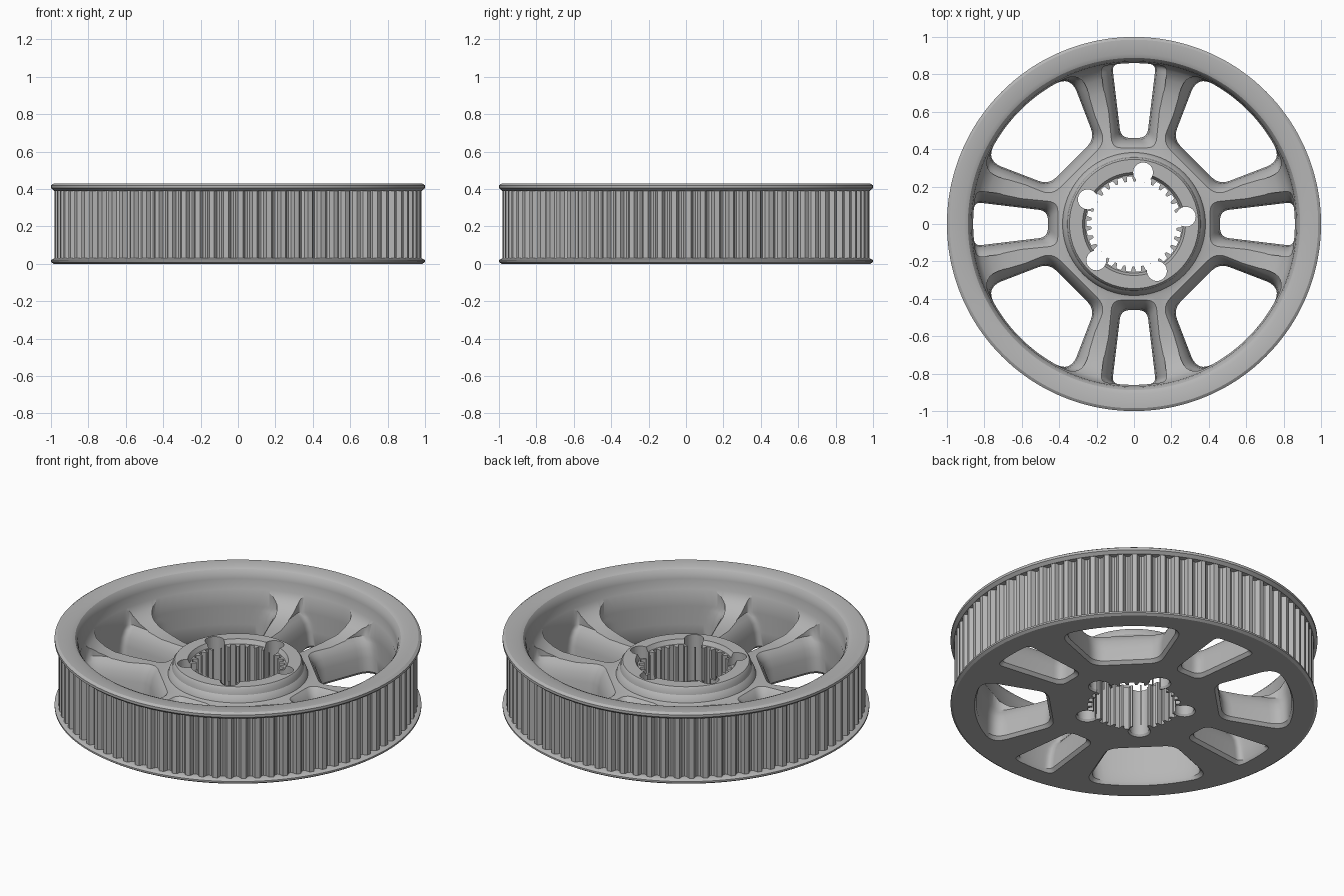
import bpy, bmesh
from math import sin, cos, pi, radians, sqrt, atan2
from mathutils import Vector

cube = bpy.data.objects.get("Cube")
if cube:
    bpy.data.objects.remove(cube)

SEGMENTS = 480
BELT_TEETH = 80
SPLINE_TEETH = 30
RIM = 0.86

grey = bpy.data.materials.new("machined grey")
grey.use_nodes = True
colour = (0.47, 0.47, 0.47, 1)
grey.diffuse_color = colour
grey.node_tree.nodes["Principled BSDF"].inputs["Base Color"].default_value = colour


def make_object(name, bm):
    bmesh.ops.recalc_face_normals(bm, faces=bm.faces)
    mesh = bpy.data.meshes.new(name)
    bm.to_mesh(mesh)
    bm.free()
    mesh.materials.append(grey)
    obj = bpy.data.objects.new(name, mesh)
    bpy.context.collection.objects.link(obj)
    return obj


def bridge(bm, a, b):
    for i in range(len(a)):
        j = (i + 1) % len(a)
        bm.faces.new((a[i], a[j], b[j], b[i]))


def belt(i):
    """Outer radius: wide lands with narrow rounded grooves."""
    step = i % (SEGMENTS // BELT_TEETH)
    return 0.98 if step < 3 else 0.95 if step == 4 else 0.956


def spline(i):
    """Bore radius: narrow inward teeth."""
    step = i % (SEGMENTS // SPLINE_TEETH)
    return 0.228 if 5 <= step <= 9 else 0.24 if step in (4, 10) else 0.255


# Closed cross-section of the wheel: (radius or radius rule, height)
profile = [
    (spline, 0), (spline, 0.26), (0.262, 0.26), (0.275, 0.285),          # bore
    (0.345, 0.285), (0.355, 0.272), (0.36, 0.242), (0.375, 0.226),       # hub
    (0.382, 0.205), (0.40, 0.2), (0.62, 0.195), (0.72, 0.205),           # spokes
    (0.79, 0.23), (0.84, 0.265), (0.864, 0.31), (0.868, 0.37),           # dish
    (0.874, 0.4), (0.888, 0.42), (0.91, 0.43),                           # lip
    (0.985, 0.43), (1, 0.42), (1, 0.405), (0.982, 0.39),                 # top flange
    (belt, 0.39), (belt, 0.03),                                          # belt face
    (0.982, 0.03), (1, 0.02), (1, 0.01), (0.985, 0),                     # lower flange
]

bm = bmesh.new()
rings = []
for radius, z in profile:
    ring = []
    for i in range(SEGMENTS):
        r = radius(i) if callable(radius) else radius
        a = 2 * pi * i / SEGMENTS
        ring.append(bm.verts.new((r * cos(a), r * sin(a), z)))
    rings.append(ring)
for k, ring in enumerate(rings):
    bridge(bm, ring, rings[(k + 1) % len(rings)])
wheel = make_object("pulley_wheel", bm)


def rounded(corner, before, after, size, steps=6):
    """Points of a curve replacing a sharp corner."""
    p = corner + (before - corner).normalized() * size
    q = corner + (after - corner).normalized() * size
    return [p * (1 - t) ** 2 + corner * 2 * t * (1 - t) + q * t * t
            for t in (s / steps for s in range(steps + 1))]


def window_outline(inner, half, slope, outer, round_in, round_out, grow):
    """Wedge opening along +x, widened all round by grow."""
    u0 = inner - grow
    v0 = half + grow * (1 - slope)
    u = outer
    for _ in range(20):
        u = sqrt(outer ** 2 - (v0 + slope * (u - u0)) ** 2)
    v = v0 + slope * (u - u0)
    a, b = Vector((u0, -v0)), Vector((u, -v))
    c, d = Vector((u, v)), Vector((u0, v0))
    span = atan2(v, u)
    trim = span - round_out / outer

    def on_arc(t):
        return Vector((outer * cos(t), outer * sin(t)))

    points = rounded(a, d, b, round_in)
    points += rounded(b, a, on_arc(-trim), round_out)
    points += [on_arc(trim * (s / 6 - 1)) for s in range(1, 12)]
    points += rounded(c, on_arc(trim), d, round_out)
    points += rounded(d, c, a, round_in)
    return points


def add_loft(bm, layers):
    loops = [[bm.verts.new(p) for p in layer] for layer in layers]
    for low, high in zip(loops, loops[1:]):
        bridge(bm, low, high)
    bm.faces.new(loops[0])
    bm.faces.new(loops[-1])


# Windows between the spokes, chamfered below and flared above: (height, growth)
flare = [(-0.02, 0.036), (0.018, 0), (0.1, 0.008), (0.15, 0.02),
         (0.185, 0.04), (0.21, 0.062), (0.5, 0.062)]
bm = bmesh.new()
for k in range(8):
    turn = k * pi / 4
    shape = (0.47, 0.174, 0.445) if k % 2 else (0.46, 0.07, 0.12)
    corners = (0.06, 0.09) if k % 2 else (0.05, 0.035)
    layers = []
    for z, grow in flare:
        edge = RIM + (grow * 0.6 if z < 0 else 0)
        outline = window_outline(*shape, edge, *corners, grow)
        layers.append([(p.x * cos(turn) - p.y * sin(turn),
                        p.x * sin(turn) + p.y * cos(turn), z) for p in outline])
    add_loft(bm, layers)

# Five round relief holes around the splined bore
for k in range(5):
    turn = radians(8 + 72 * k)
    layers = []
    for z, r in ((-0.02, 0.075), (0.012, 0.053), (0.5, 0.053)):
        layers.append([(0.28 * cos(turn) + r * cos(a), 0.28 * sin(turn) + r * sin(a), z)
                       for a in (2 * pi * s / 32 for s in range(32))])
    add_loft(bm, layers)
cutter = make_object("opening_cutter", bm)
cutter.hide_render = True

# Cut the openings and finish the shading
cut = wheel.modifiers.new("openings", 'BOOLEAN')
cut.operation = 'DIFFERENCE'
cut.solver = 'EXACT'
cut.object = cutter
bpy.ops.object.select_all(action='DESELECT')
wheel.select_set(True)
bpy.context.view_layer.objects.active = wheel
bpy.ops.object.modifier_apply(modifier=cut.name)
bpy.data.objects.remove(cutter)
bpy.ops.object.shade_smooth_by_angle(angle=radians(30))
